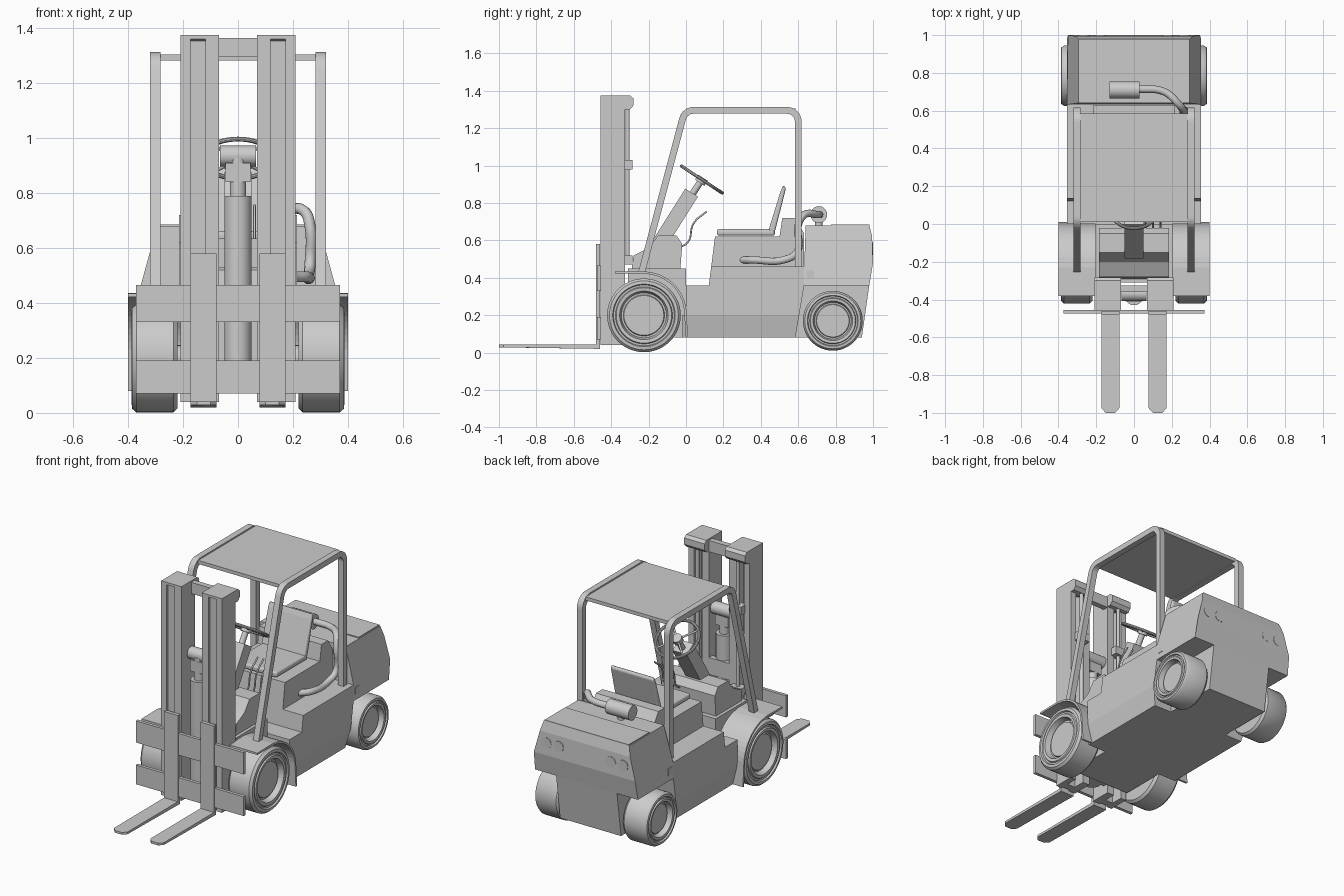
import bpy, bmesh
from math import sin, cos, pi, radians
from mathutils import Vector

if "Cube" in bpy.data.objects:
    bpy.data.objects.remove(bpy.data.objects["Cube"])


def finish(name, bm, mirror=False, bevel=0, smooth=False):
    bmesh.ops.recalc_face_normals(bm, faces=bm.faces)
    me = bpy.data.meshes.new(name)
    bm.to_mesh(me)
    bm.free()
    ob = bpy.data.objects.new(name, me)
    bpy.context.collection.objects.link(ob)
    if smooth:
        bpy.ops.object.select_all(action='DESELECT')
        bpy.context.view_layer.objects.active = ob
        ob.select_set(True)
        bpy.ops.object.shade_smooth_by_angle(angle=radians(35))
    if bevel:
        b = ob.modifiers.new("bevel", 'BEVEL')
        b.width, b.segments = bevel, 3
    if mirror:
        ob.modifiers.new("mirror", 'MIRROR').use_bisect_axis[0] = False
    return ob


def loft(name, rings, closed_ends=True, **kw):
    """Skin a list of equal-length point loops."""
    bm = bmesh.new()
    vs = [[bm.verts.new(p) for p in r] for r in rings]
    n = len(vs[0])
    for a, b in zip(vs, vs[1:]):
        for i in range(n):
            bm.faces.new((a[i], a[(i + 1) % n], b[(i + 1) % n], b[i]))
    if closed_ends:
        bm.faces.new(vs[0])
        bm.faces.new(vs[-1])
    return finish(name, bm, **kw)


def box(name, x0, x1, y0, y1, z0, z1, **kw):
    return prism(name, [(y0, z0), (y1, z0), (y1, z1), (y0, z1)], x0, x1, **kw)


def prism(name, prof, x0, x1, **kw):
    return loft(name, [[(x, y, z) for y, z in prof] for x in (x0, x1)], **kw)


def hull(name, prof, width, **kw):
    """Side profile whose half width depends on height."""
    return loft(name, [[(s * width(z), y, z) for y, z in prof] for s in (-1, 1)], **kw)


def strip(name, path, t, x0, x1, **kw):
    """Flat bar of thickness t following a path in the side plane."""
    ps = [Vector(p) for p in path]
    rings = []
    for i, p in enumerate(ps):
        d = (ps[min(i + 1, len(ps) - 1)] - ps[max(i - 1, 0)]).normalized()
        n = Vector((-d.y, d.x)) * t / 2
        a, b = p + n, p - n
        rings.append([(x0, *a), (x1, *a), (x1, *b), (x0, *b)])
    return loft(name, rings, **kw)


def arc(cy, cz, r, a0, a1, n=8):
    return [(cy + r * cos(radians(a0 + (a1 - a0) * i / n)),
             cz + r * sin(radians(a0 + (a1 - a0) * i / n))) for i in range(n + 1)]


def lathe(name, prof, centre, axis, n=40, **kw):
    """Revolve (distance along axis, radius) points about an axis."""
    q = Vector(axis).to_track_quat('Z', 'Y')
    rings = [[Vector(centre) + q @ Vector((r * cos(2 * pi * i / n), r * sin(2 * pi * i / n), h))
              for i in range(n)] for h, r in prof]
    return loft(name, rings, smooth=True, **kw)


def rod(name, a, b, r, **kw):
    d = Vector(b) - Vector(a)
    return lathe(name, [(0, r), (d.length, r)], a, d, n=20, **kw)


def tube(name, pts, r):
    cu = bpy.data.curves.new(name, 'CURVE')
    cu.dimensions, cu.bevel_depth, cu.bevel_resolution = '3D', r, 3
    cu.use_fill_caps, cu.resolution_u = True, 8
    sp = cu.splines.new('BEZIER')
    sp.bezier_points.add(len(pts) - 1)
    for bp, p in zip(sp.bezier_points, pts):
        bp.co = p
        bp.handle_left_type = bp.handle_right_type = 'AUTO'
    ob = bpy.data.objects.new(name, cu)
    bpy.context.collection.objects.link(ob)


# Chassis, stepped floor and front frame
hull("chassis_skirt", [(-.02, .08), (.585, .08), (.605, .2), (-.02, .2)],
     lambda z: .33 + (z - .08) / .12 * .025)
prism("chassis_side", [(.0, .2), (.605, .2), (.632, .36), (.632, .46), (.135, .46), (.122, .36), (.0, .36)],
      -.355, .355)
box("front_frame", -.205, .205, -.31, 0, .08, .45)

# Counterweight with sloping flanks and narrow part between the wheels
hull("counterweight", [(.63, .36), (.98, .36), (1.0, .48), (.995, .62), (.98, .68), (.64, .68), (.632, .46)],
     lambda z: .355 - max(0, z - .46) / .22 * .06)
prism("rear_panel", [(.57, .08), (.94, .08), (.98, .36), (.6, .36)], -.21, .21)
box("rear_lid", -.29, .29, .775, .98, .675, .686)
for x in (.18, .265):
    rod("rear_light", (x, .98, .555), (x, 1.0, .555), .034, mirror=True)
box("side_marker", .35, .358, .645, .685, .395, .44, mirror=True)

# Engine hood and seat
prism("engine_hood", [(.135, .46), (.155, .62), (.5, .62), (.515, .72), (.58, .72), (.63, .64), (.63, .46)],
      -.215, .215)
box("seat_cushion", -.15, .15, .165, .475, .625, .66, bevel=.012)
prism("seat_back", [(.44, .65), (.475, .645), (.535, .88), (.52, .895), (.505, .86)], -.15, .15, bevel=.01)

# Cowl, steering column and wheel
prism("cowl", [(-.29, .45), (-.28, .52), (-.2, .56), (-.15, .625), (-.05, .625), (-.02, .58),
               (-.03, .45), (-.01, .36), (-.29, .36)], -.185, .185)
strip("steering_column", [(-.15, .57), (.03, .855)], .08, -.05, .05)
wheel_axis = Vector((0, .55, .835)).normalized()
hub = Vector((0, .085, .925))
rod("steering_shaft", hub - wheel_axis * .12, hub, .018)
rod("steering_hub", hub - wheel_axis * .02, hub + wheel_axis * .012, .03)
q = wheel_axis.to_track_quat('Z', 'Y')
bpy.ops.mesh.primitive_torus_add(major_radius=.13, minor_radius=.009, major_segments=40, minor_segments=10,
                                 location=hub, rotation=q.to_euler())
bpy.context.object.name = "steering_wheel"
bpy.ops.object.shade_smooth_by_angle()
for k in range(4):
    a = pi / 4 + k * pi / 2
    rod("steering_spoke", hub, hub + q @ Vector((.13 * cos(a), .13 * sin(a), 0)), .006)
for x in (.06, .1, .14):
    tube("lever", [(x, -.04, .56), (x, .01, .59), (x, .04, .69), (x, .11, .755)], .005)
for x in (-.1, .1):
    strip("pedal", [(-.06, .42), (-.01, .37)], .015, x - .03, x + .03)


# Wheels with stepped rims
def wheel(name, y, r):
    f = r / .2
    prof = [(.22, .12 * f), (.22, .185 * f), (.235, r), (.37, r), (.385, .187 * f), (.387, .17 * f),
            (.378, .165 * f), (.378, .155 * f), (.386, .15 * f), (.384, .132 * f), (.35, .122 * f),
            (.35, .112 * f), (.36, .108 * f), (.36, .02)]
    lathe(name, prof, (0, y, r + (.002 if y < 0 else .01)), (1, 0, 0), n=48, mirror=True)
    rod(name + "_axle", (-.25, y, r), (.25, y, r), .05)


wheel("front_wheel", -.225, .197)
wheel("rear_wheel", .785, .16)

# Front fenders
strip("fender", [(-.38, .428), (-.23, .43)] + arc(-.225, .205, .222, 85, 0, 12) + [(.005, .08)],
      .012, .205, .4, mirror=True)

# Overhead guard and roof
strip("guard_frame", [(-.237, .43)] + arc(.04, 1.235, .06, 165, 90) + arc(.54, 1.235, .06, 90, 0)
      + [(.6, .46)], .036, .282, .32, mirror=True)
box("guard_roof", -.285, .285, .01, .585, 1.282, 1.304)

# Exhaust pipe and muffler
tube("exhaust_pipe", [(.2, .3, .495), (.25, .36, .495), (.255, .52, .495), (.262, .595, .54), (.262, .6, .68),
                      (.24, .63, .735), (.16, .7, .738), (.02, .715, .738)], .02)
rod("muffler", (-.13, .71, .738), (.03, .71, .738), .045)
rod("muffler_stand", (-.05, .71, .67), (-.05, .71, .72), .02)

# Mast columns with channels, caps and cross members
for a, b in ((.07, .118), (.172, .21)):
    box("mast_rail", a, b, -.457, -.325, .04, 1.375, mirror=True)
box("mast_web", .115, .175, -.445, -.4, .04, 1.37, mirror=True)
prism("mast_cap", [(-.457, 1.36), (-.34, 1.3), (-.3, 1.3), (-.282, 1.32), (-.282, 1.36), (-.3, 1.375),
                   (-.457, 1.375)], .07, .21, mirror=True)
for z0, z1 in ((1.295, 1.365), (.53, .635), (.1, .19)):
    box("mast_crossbar", -.08, .08, -.36, -.325, z0, z1)

# Lift cylinders and chain pulley
rod("lift_cylinder", (0, -.38, .1), (0, -.38, .79), .05)
rod("lift_piston", (0, -.38, .78), (0, -.38, .93), .03)
box("pulley_block", -.045, .045, -.41, -.35, .84, .91)
rod("chain_pulley", (-.065, -.37, .935), (.065, -.37, .935), .038)
rod("side_rod", (.14, -.312, .5), (.14, -.312, 1.31), .011, mirror=True)
box("side_bracket", .1, .18, -.34, -.285, .98, 1.03, mirror=True)
box("lower_bracket", .1, .18, -.34, -.285, .47, .52, mirror=True)

# Carriage plates and forks
for z0, z1 in ((.33, .465), (.07, .19)):
    box("carriage_plate", -.372, .372, -.475, -.455, z0, z1)
box("fork_upright", .078, .172, -.482, -.46, .02, .58, mirror=True)
tine = [(.078, -.46), (.078, -.975), (.1, -1.0), (.15, -1.0), (.172, -.975), (.172, -.46)]
loft("fork_tine", [[(x, y, z + (.008 if y < -.9 and z < .03 else 0)) for x, y in tine]
                   for z in (.02, .042)], mirror=True)
